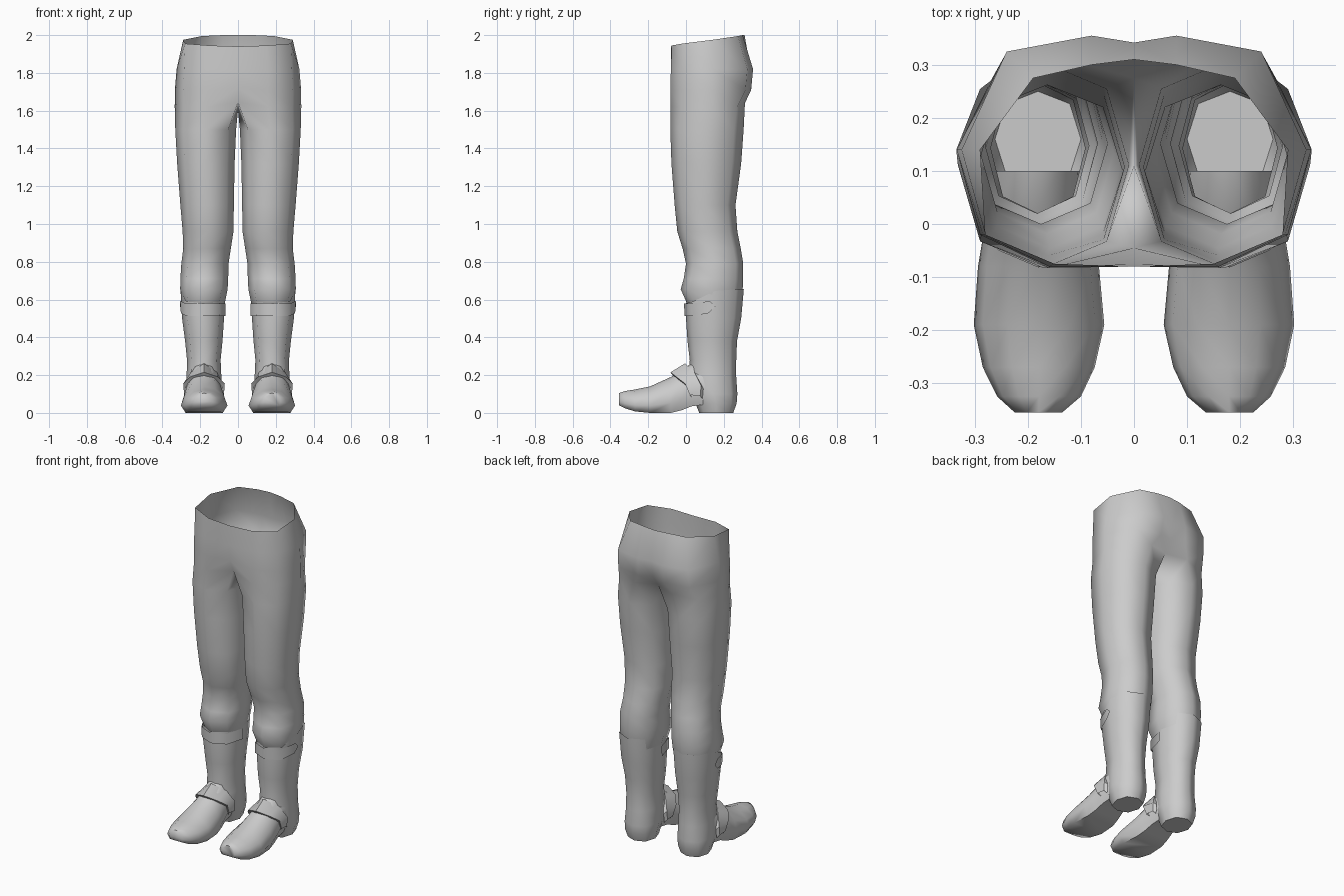
import bpy, bmesh, math

K = 0.74  # diagonal factor of the eight-sided cross-section


def ring(x0, x1, y0, y1, z):
    """Eight points: front-inner, front, front-outer, outer, back-outer, back, back-inner, inner."""
    cx, cy, rx, ry = (x0 + x1) / 2, (y0 + y1) / 2, (x1 - x0) / 2, (y1 - y0) / 2
    dirs = [(-K, -K), (0, -1), (K, -K), (1, 0), (K, K), (0, 1), (-K, K), (-1, 0)]
    return [(cx + a * rx, cy + b * ry, z) for a, b in dirs]


def loft(bm, rows, closed=True):
    """Bridge rows of equal length; rows may hold points or existing verts."""
    vr = [[p if isinstance(p, bmesh.types.BMVert) else bm.verts.new(p) for p in r] for r in rows]
    n = len(vr[0])
    for a, b in zip(vr, vr[1:]):
        for i in range(n if closed else n - 1):
            j = (i + 1) % n
            bm.faces.new((a[i], a[j], b[j], b[i]))
    return vr


def finish(bm, name, angle=60):
    """Turn the right half into a mirrored, smooth-shaded object."""
    bmesh.ops.recalc_face_normals(bm, faces=bm.faces)
    me = bpy.data.meshes.new(name)
    bm.to_mesh(me)
    bm.free()
    ob = bpy.data.objects.new(name, me)
    bpy.context.collection.objects.link(ob)
    bpy.ops.object.select_all(action='DESELECT')
    ob.select_set(True)
    bpy.context.view_layer.objects.active = ob
    bpy.ops.object.shade_smooth_by_angle(angle=math.radians(angle))
    mod = ob.modifiers.new("Mirror", 'MIRROR')
    mod.use_axis[0] = True
    mod.merge_threshold = 0.0005
    return ob


# Trousers: open half pelvis, then a closed leg that starts at the crotch point
bm = bmesh.new()
pelvis = [
    [(0, -.08, 1.94), (.15, -.075, 1.945), (.28, -.02, 1.955), (.29, .14, 1.975),
     (.19, .275, 1.995), (.08, .30, 2.0), (0, .31, 2.0)],
    [(0, -.08, 1.82), (.16, -.08, 1.82), (.285, -.02, 1.82), (.325, .14, 1.82),
     (.24, .325, 1.82), (.08, .355, 1.82), (0, .342, 1.82)],
    [(0, -.075, 1.72), (.16, -.083, 1.71), (.29, -.02, 1.71), (.334, .14, 1.71),
     (.245, .315, 1.71), (.09, .345, 1.71), (0, .325, 1.72)],
    [(0, -.045, 1.645), (.16, -.083, 1.62), (.288, -.02, 1.62), (.335, .14, 1.62),
     (.27, .27, 1.62), (.13, .312, 1.64), (0, .275, 1.65)],
]
hip = loft(bm, pelvis, closed=False)[-1]
leg = [
    (.010, .332, -.083, .305, 1.50), (.018, .322, -.077, .292, 1.32),
    (.022, .305, -.060, .262, 1.10), (.024, .293, -.046, .272, .96),
    (.038, .290, -.018, .290, .87), (.050, .300, .000, .303, .79),
    (.052, .305, -.012, .303, .71), (.055, .306, -.028, .300, .655),
    (.070, .290, .005, .285, .58), (.085, .280, .020, .275, .54),
]
loft(bm, [hip + [bm.verts.new((0, .11, 1.60))]] + [ring(*r) for r in leg])
finish(bm, "trousers", 75)

# Boot shafts with a cuff that rises towards the back, closed by the heel
bm = bmesh.new()
cuff = ring(.068, .304, -.002, .306, .6)
cuff = [(x, y, z) for (x, y, _), z in zip(cuff, (.585, .58, .59, .645, .655, .655, .655, .64))]
shaft = [
    (.074, .296, .000, .292, .50), (.082, .280, .008, .270, .38),
    (.092, .270, .020, .266, .28), (.088, .272, .012, .266, .19),
    (.082, .280, .020, .272, .10), (.088, .276, .050, .268, .05),
    (.100, .262, .070, .250, .00),
]
rows = loft(bm, [cuff] + [ring(*r) for r in shaft])
bm.faces.new(rows[-1])
finish(bm, "boot_shaft")


# Feet: sections running from the toe back into the shaft
def foot_section(y, x0, x1, z0, z1):
    c, r, h = (x0 + x1) / 2, (x1 - x0) / 2, z1 - z0
    shape = [(-.8, 0), (.8, 0), (1, .28), (.86, .62), (.48, .9), (0, 1), (-.48, .9), (-.86, .62), (-1, .28)]
    return [(c + a * r, y, z0 + b * h) for a, b in shape]


bm = bmesh.new()
foot = [
    (-.355, .135, .225, .040, .105), (-.325, .100, .258, .025, .115),
    (-.27, .074, .285, .008, .124), (-.19, .056, .302, .000, .140),
    (-.08, .066, .294, .000, .190), (-.02, .078, .284, .015, .225),
    (.03, .088, .276, .035, .265), (.10, .095, .270, .045, .290),
]
rows = loft(bm, [foot_section(*f) for f in foot])
bm.faces.new(rows[0])
finish(bm, "boot_foot")

# Instep straps: a folded band arching over each foot
bm = bmesh.new()
front_edge = [(.285, .020, .095), (.290, -.005, .155), (.255, -.050, .190), (.18, -.082, .215)]
back_edge = [(.285, .075, .090), (.285, .080, .145), (.250, .045, .215), (.18, -.005, .262)]


def across(pts):
    return pts + [(.36 - x, y, z) for x, y, z in reversed(pts[:-1])]


f, b = across(front_edge), across(back_edge)


def inset(pts):
    return [(.18 + (x - .18) * .86, y + .012, z - .016) for x, y, z in pts]


loft(bm, [inset(f), f, b, inset(b)], closed=False)
finish(bm, "instep_strap", 40)

# Cuff bands: strip round the front of the boot top with pointed outer tabs
bm = bmesh.new()
top = ring(.066, .305, -.010, .300, .578)
low = ring(.066, .301, -.008, .295, .512)
order = (7, 0, 1, 2)
a = [top[i] for i in order] + [(.306, .125, .592)]
c = [low[i] for i in order] + [(.302, .120, .528)]
rows = loft(bm, [a, c], closed=False)
bm.faces.new((rows[0][-1], bm.verts.new((.306, .155, .562)), rows[1][-1]))
finish(bm, "cuff_band", 60)
